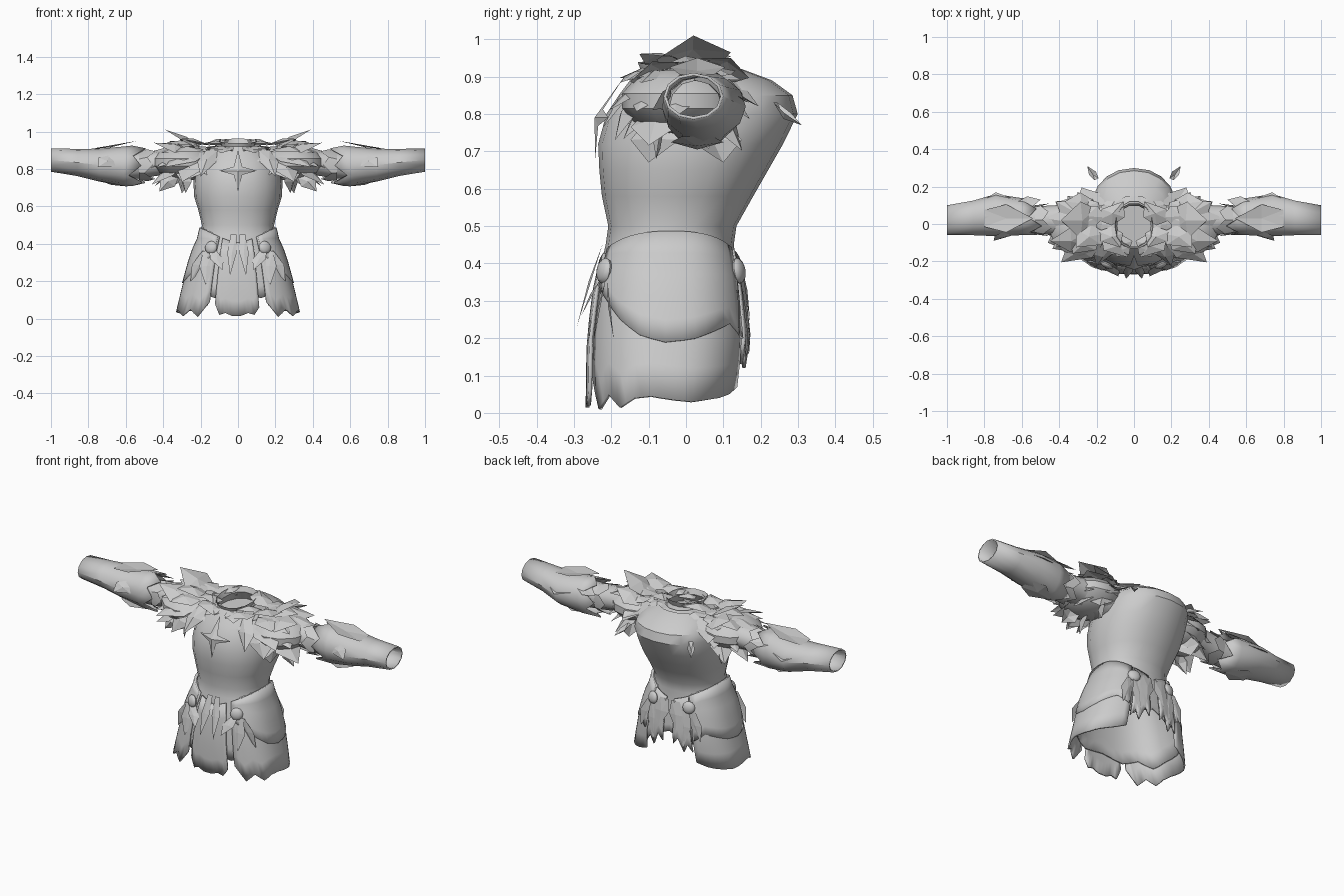
import bpy, bmesh, math, random
from mathutils import Vector, Matrix

random.seed(4)
cube = bpy.data.objects.get("Cube")
if cube:
    bpy.data.objects.remove(cube, do_unlink=True)

grey = bpy.data.materials.new("plain grey")
grey.use_nodes = True
colour = (0.6, 0.6, 0.6, 1)
grey.diffuse_color = colour
grey.node_tree.nodes["Principled BSDF"].inputs["Base Color"].default_value = colour
parts = []


def finish(name, bm, mirror=False, thick=0, smooth=True):
    """Turn a bmesh into an object with the shared material."""
    bmesh.ops.recalc_face_normals(bm, faces=bm.faces)
    mesh = bpy.data.meshes.new(name)
    bm.to_mesh(mesh)
    bm.free()
    mesh.materials.append(grey)
    ob = bpy.data.objects.new(name, mesh)
    bpy.context.collection.objects.link(ob)
    if mirror:
        ob.modifiers.new("both sides", "MIRROR")
    if thick:
        mod = ob.modifiers.new("thickness", "SOLIDIFY")
        mod.thickness, mod.offset = thick, -1
    if smooth:
        parts.append(ob)


def loft(bm, rings, closed=True):
    """Skin a list of equally long point rows."""
    rows = [[bm.verts.new(p) for p in r] for r in rings]
    n = len(rows[0])
    for a, b in zip(rows, rows[1:]):
        for i in range(n if closed else n - 1):
            j = (i + 1) % n
            bm.faces.new((a[i], a[j], b[j], b[i]))
    return rows


def power(v, e):
    return math.copysign(abs(v) ** e, v)


def body_point(a, z, hx, front, back, e=0.9):
    """Point on a rounded body section; -90 degrees is the front."""
    mid = (front + back) / 2
    return Vector((hx * power(math.cos(a), e),
                   mid + (back - front) / 2 * power(math.sin(a), e), z))


def turn(n):
    return [2 * math.pi * i / n for i in range(n)]


# Bodice: height, half width, front and back depth
bodice = [(.36, .238, -.236, .14), (.45, .199, -.215, .128), (.5, .193, -.208, .135),
          (.58, .212, -.225, .18), (.65, .234, -.232, .22), (.72, .238, -.235, .26),
          (.8, .235, -.213, .299), (.85, .22, -.18, .285), (.89, .18, -.15, .23),
          (.92, .13, -.125, .15)]
bm = bmesh.new()
loft(bm, [[body_point(a, *s) for a in turn(20)] for s in bodice])
finish("bodice", bm)

# Collar with a closed floor, higher at the back
bm = bmesh.new()
rows = loft(bm, [[body_point(a, z, w, -w - .03, w + .01) + Vector((0, 0, .012 * math.sin(a)))
                  for a in turn(14)] for z, w in ((.87, .115), (.92, .09), (.95, .102))])
bm.faces.new(rows[0])
finish("collar", bm)

# Skirt panels cut to ragged hems
skirt = [(.0, .338, -.265, .145), (.2, .29, -.262, .168), (.35, .248, -.243, .152),
         (.45, .203, -.218, .132), (.52, .195, -.208, .135)]


def skirt_point(deg, z, off=0):
    a = math.radians(deg)
    for lo, hi in zip(skirt, skirt[1:]):
        if z <= hi[0]:
            break
    t = (z - lo[0]) / (hi[0] - lo[0])
    hx, front, back = (lo[k] + (hi[k] - lo[k]) * t for k in (1, 2, 3))
    return body_point(a, z, hx + off, front - off, back + off, .82)


def panel(name, start, end, hem, off=0, mirror=True):
    n = len(hem) * 2 - 1
    rows = []
    for r in range(6):
        row = []
        for i in range(n):
            deg = start + (end - start) * i / (n - 1)
            low = (hem[i // 2] + hem[(i + 1) // 2]) / 2
            high = .405 + .082 * abs(math.cos(math.radians(deg)))
            row.append(skirt_point(deg, high + (low - high) * r / 5, off))
        rows.append(row)
    bm = bmesh.new()
    loft(bm, rows, closed=False)
    finish(name, bm, mirror, .01)


panel("skirt_front", -108, -74, [.08, .02, .03, .015, .015, .03, .02, .06], .004, False)
panel("skirt_side", -66, 64, [.09, .01, .05, .015, .04, .045, .035, .03, .035, .04, .05, .07], .002)
panel("skirt_lining", -90, 90, [.13, .11, .14, .1, .12, .12, .13, .2, .16, .22], -.01)
panel("skirt_back", 66, 86, [.13, .17, .12, .2, .16], .006)
panel("hip_overlay", -64, 62, [.34, .3, .25, .21, .19, .2, .22, .24, .2], .007)


def feather(bm, root, tip, width, side, lift=.02):
    """Folded kite-shaped plate from root to tip."""
    root, tip, side = Vector(root), Vector(tip), Vector(side).normalized()
    along = tip - root
    up = along.cross(side).normalized()
    mid = root + along * .45
    ridge = bm.verts.new(mid + up * lift)
    rim = [bm.verts.new(p) for p in (root - side * width * .3, mid - side * width / 2, tip,
                                     mid + side * width / 2, root + side * width * .3)]
    for a, b in zip(rim, rim[1:] + rim[:1]):
        bm.faces.new((a, b, ridge))


# Shoulder domes
bm = bmesh.new()
bmesh.ops.create_uvsphere(bm, u_segments=12, v_segments=7, radius=1,
                          matrix=Matrix.Translation((.29, -.01, .835)) @ Matrix.Diagonal((.17, .165, .09, 1)))
finish("shoulder_dome", bm, True)

# Layered plates: fan radius, length, root height, tip height, count
bm = bmesh.new()
layers = [(.03, .22, .93, .94, 5), (.1, .22, .91, .885, 7), (.15, .19, .88, .8, 7),
          (.15, .16, .82, .71, 6)]
for radius, length, z0, z1, count in layers:
    for i in range(count):
        a = math.radians(-105 + 210 * i / (count - 1) + random.uniform(-8, 8))
        out = Vector((power(math.cos(a), .7), .57 * power(math.sin(a), .7), 0))
        base = Vector((.17, -.01, 0))
        reach = radius + length * random.uniform(.8, 1)
        root = base + out * radius + Vector((0, 0, z0))
        tip = base + out * reach + Vector((0, 0, z1 + random.uniform(-.025, .025)))
        feather(bm, root, tip, random.uniform(.12, .17), (-math.sin(a), math.cos(a), .1))
# Tall crest spikes
feather(bm, (.2, .02, .91), (.39, .02, 1.01), .2, (0, 1, .1))
feather(bm, (.25, -.08, .89), (.45, -.09, .94), .14, (0, 1, .4))
feather(bm, (.22, .09, .9), (.37, .12, .95), .14, (0, 1, -.4))
# Wide front and rear shoulder plates
feather(bm, (.2, -.07, .9), (.39, -.205, .81), .16, (.6, .5, .2))
feather(bm, (.14, -.11, .9), (.2, -.225, .76), .1, (1, 0, 0))
feather(bm, (.22, -.13, .85), (.3, -.19, .73), .14, (1, .3, 0))
feather(bm, (.2, .09, .91), (.28, .195, .82), .15, (1, -.3, 0))
feather(bm, (.2, .24, .83), (.25, .31, .77), .04, (1, -.5, 0))
# Hanging scraps under the arm
feather(bm, (.34, -.06, .77), (.42, -.08, .68), .09, (1, 0, .6))
feather(bm, (.27, .06, .78), (.3, .1, .67), .16, (.5, 1, 0))
feather(bm, (.27, -.07, .78), (.28, -.1, .67), .14, (.4, 1, 0))
finish("shoulder_plates", bm, True, smooth=False)

# Mantle of plates around the neck
bm = bmesh.new()
for deg in range(-62, 90, 30):
    a = math.radians(deg)
    c, s = math.cos(a), math.sin(a)
    feather(bm, (.1 * c, .12 * s, .92), (.2 * c, .2 * s, .91 - .03 * abs(s)), .1, (-s, c, 0), .008)
finish("neck_mantle", bm, True, smooth=False)


def arm_ring(x, front, back, low, high, rag=0):
    return [Vector((x + (rag if i % 2 else -rag) * (1 + .5 * math.sin(i * 2)),
                    (front + back) / 2 + (back - front) / 2 * math.cos(a),
                    (low + high) / 2 + (high - low) / 2 * math.sin(a)))
            for i, a in enumerate(turn(12))]


# Upper sleeves, elbow wraps and flared forearm guards
bm = bmesh.new()
loft(bm, [arm_ring(*r) for r in [(.17, -.1, .13, .73, .92), (.3, -.09, .12, .75, .92),
                                (.42, -.06, .1, .765, .9), (.52, -.05, .095, .75, .89),
                                (.62, -.045, .1, .74, .89)]])
finish("upper_sleeve", bm, True)
bm = bmesh.new()
loft(bm, [arm_ring(.54, -.06, .13, .71, .925, .03), arm_ring(.61, -.06, .14, .71, .92),
          arm_ring(.74, -.065, .16, .732, .908), arm_ring(.86, -.06, .125, .762, .907),
          arm_ring(1, -.06, .1, .785, .91)])
finish("forearm_guard", bm, True, .008)
bm = bmesh.new()
loft(bm, [arm_ring(.47, -.065, .11, .735, .905, .02), arm_ring(.53, -.055, .1, .74, .89)])
finish("elbow_wrap", bm, True)

# Forearm spurs
bm = bmesh.new()
feather(bm, (.8, .03, .905), (.54, .03, .95), .15, (0, 1, 0), .01)
feather(bm, (.66, -.04, .86), (.75, -.09, .81), .1, (1, 0, .5), .01)
feather(bm, (.7, .1, .87), (.74, .17, .83), .16, (1, 0, 0), .01)
feather(bm, (.75, .03, .74), (.58, .03, .705), .14, (0, 1, 0), .01)
feather(bm, (.63, .09, .89), (.5, .13, .87), .09, (0, 1, -.5), .01)
finish("forearm_spurs", bm, True, smooth=False)

# Four-pointed chest star with raised centre
bm = bmesh.new()
hub = bm.verts.new((0, -.245, .79))
star = [bm.verts.new(p) for p in [(0, -.165, .9), (.022, -.222, .812), (.1, -.208, .79),
                                  (.022, -.235, .768), (0, -.243, .68), (-.022, -.235, .768),
                                  (-.1, -.208, .79), (-.022, -.222, .812)]]
for a, b in zip(star, star[1:] + star[:1]):
    bm.faces.new((a, b, hub))
finish("chest_star", bm, smooth=False)

# Round hip clasps, front and back
bm = bmesh.new()
for deg in (-58, 66):
    a = math.radians(deg)
    spin = Vector((math.cos(a) * .7, math.sin(a), .15)).to_track_quat("Z", "Y").to_matrix().to_4x4()
    bmesh.ops.create_uvsphere(bm, u_segments=12, v_segments=8, radius=.035,
                              matrix=Matrix.Translation(skirt_point(deg, .38, .008)) @ spin
                              @ Matrix.Diagonal((1, 1, .5, 1)))
finish("hip_clasps", bm, True)

# Torn sash tails: wall, root angle and height, tip angle and height, width, stand-off
bm = bmesh.new()
for wall, d0, z0, d1, z1, width, out in (
        (-90, 4, .45, 5, .23, .05, .035), (-90, 28, .36, 12, .26, .07, .03),
        (-90, 36, .36, 30, .18, .08, .012), (-90, 38, .36, 54, .2, .08, .012),
        (90, -6, .4, -8, .24, .09, .01), (90, -20, .37, -14, .15, .08, .012),
        (90, -28, .36, -36, .2, .08, .01)):
    feather(bm, skirt_point(wall + d0, z0, .006), skirt_point(wall + d1, z1, out), width,
            (1 if wall < 0 else -1, 0, 0), .006)
finish("sash_tails", bm, True, smooth=False)

# Smooth rounded parts while keeping creases
bpy.ops.object.select_all(action="DESELECT")
for ob in parts:
    ob.select_set(True)
bpy.context.view_layer.objects.active = parts[0]
bpy.ops.object.shade_smooth_by_angle(angle=math.radians(35))
